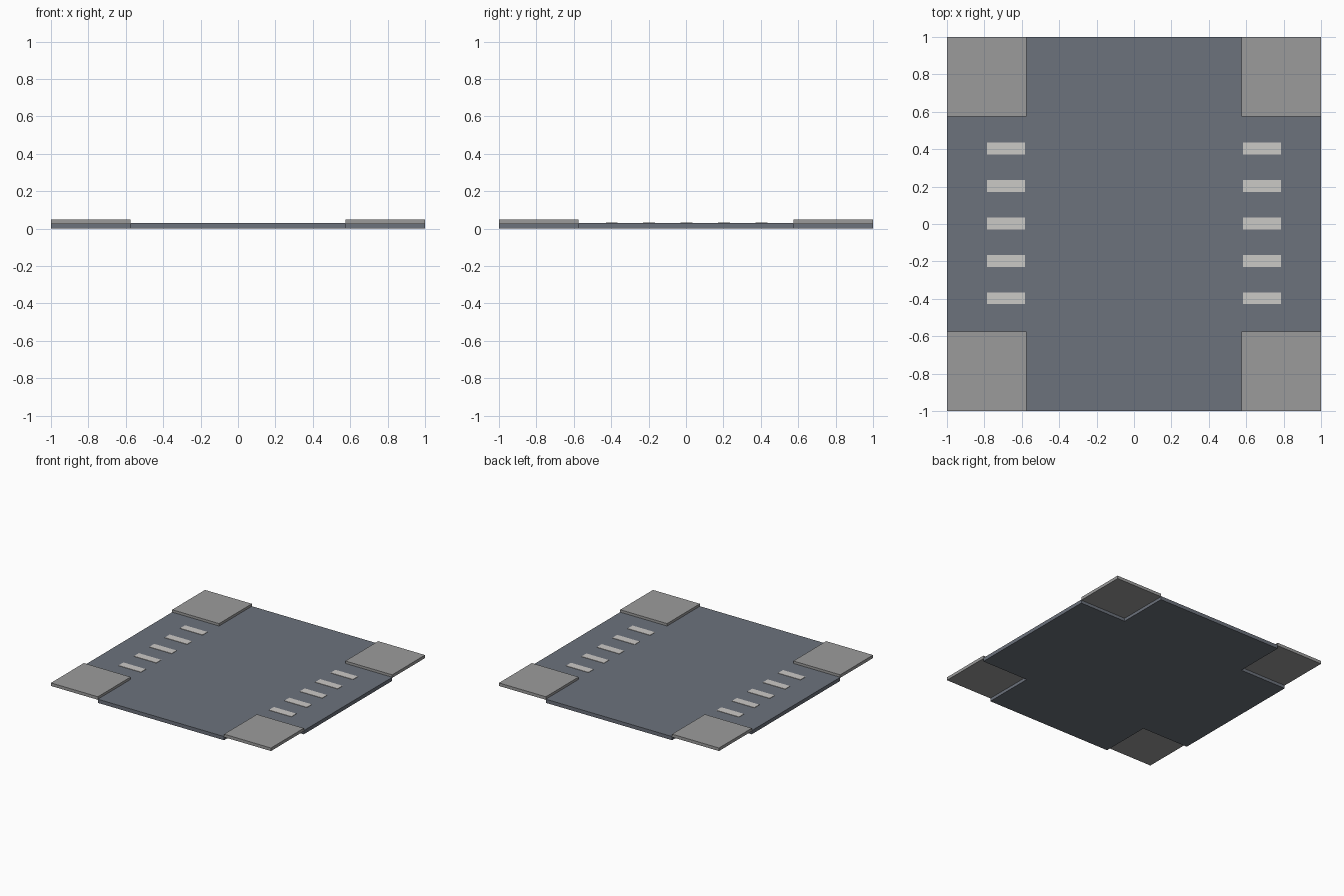
import bpy

if "Cube" in bpy.data.objects:
    bpy.data.objects.remove(bpy.data.objects["Cube"])


def material(name, rgb):
    m = bpy.data.materials.new(name)
    m.diffuse_color = (*rgb, 1.0)
    m.use_nodes = True
    m.node_tree.nodes["Principled BSDF"].inputs["Base Color"].default_value = m.diffuse_color
    return m


slate = material("slate", (0.150, 0.168, 0.202))
grey = material("mid_grey", (0.33, 0.33, 0.33))
pale = material("pale_grey", (0.60, 0.585, 0.565))


def box(name, x0, x1, y0, y1, z0, z1, mat):
    bpy.ops.mesh.primitive_cube_add(
        size=1, location=((x0 + x1) / 2, (y0 + y1) / 2, (z0 + z1) / 2))
    ob = bpy.context.object
    ob.name = name
    ob.scale = (x1 - x0, y1 - y0, z1 - z0)
    bpy.ops.object.transform_apply(location=False, rotation=False, scale=True)
    ob.data.materials.append(mat)
    return ob


IN = 0.574    # inner edge of the corner pads
TOP = 0.03    # top of the main plates

# central plate running front to back
box("center_plate", -IN, IN, -1, 1, 0, TOP, slate)

for s, side in ((-1, "left"), (1, "right")):
    # side plate between the corner pads
    xs = sorted((s * IN, s))
    box(f"{side}_plate", *xs, -IN, IN, 0, TOP, slate)
    # raised corner pads
    for t, end in ((-1, "front"), (1, "back")):
        ys = sorted((t * IN, t))
        box(f"{end}_{side}_corner_pad", *xs, *ys, 0.025, 0.05, grey)
    # row of thin pale strips
    for i in range(5):
        y = 0.2 * (i - 2) + 0.003
        strip = sorted((s * 0.582, s * 0.786))
        box(f"{side}_strip_{i + 1}", *strip, y - 0.032, y + 0.032,
            TOP - 0.005, TOP + 0.003, pale)
